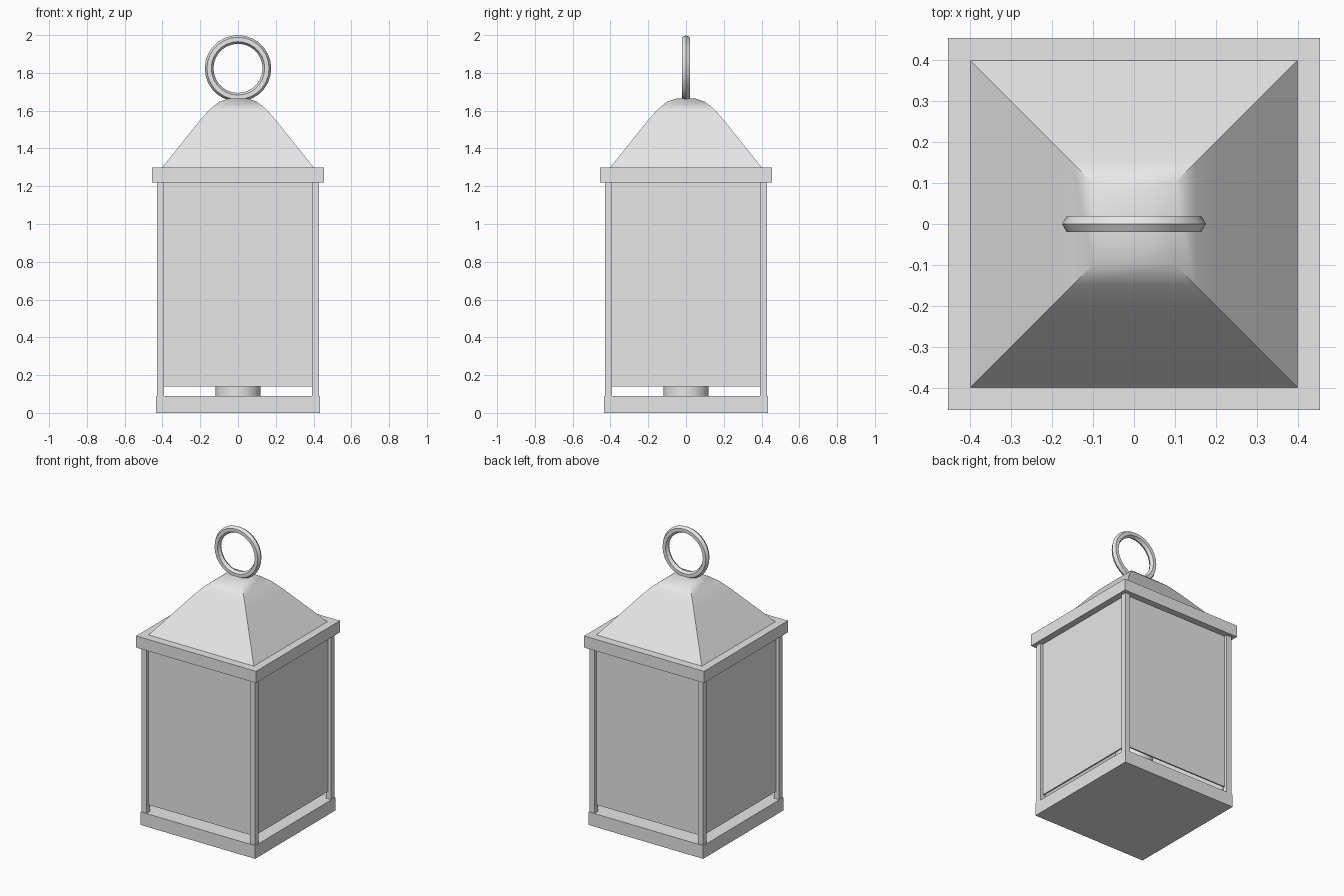
import bpy
import bmesh
import math

cube = bpy.data.objects.get("Cube")
if cube:
    bpy.data.objects.remove(cube, do_unlink=True)

metal = bpy.data.materials.new("light_grey")
metal.use_nodes = True
GREY = (0.8, 0.8, 0.8, 1)
metal.diffuse_color = GREY
metal.node_tree.nodes["Principled BSDF"].inputs["Base Color"].default_value = GREY


def finish(obj, name, smooth=None):
    obj.name = name
    obj.data.materials.append(metal)
    if smooth:
        bpy.ops.object.select_all(action="DESELECT")
        obj.select_set(True)
        bpy.context.view_layer.objects.active = obj
        bpy.ops.object.shade_smooth_by_angle(angle=math.radians(smooth))
    return obj


def box(name, x, y, z0, z1, sx, sy):
    bpy.ops.mesh.primitive_cube_add(size=1, location=(x, y, (z0 + z1) / 2))
    obj = bpy.context.object
    obj.scale = (sx, sy, z1 - z0)
    bpy.ops.object.transform_apply(location=False, rotation=False, scale=True)
    return finish(obj, name)


def cylinder(name, radius, z0, z1, sides):
    bpy.ops.mesh.primitive_cylinder_add(
        vertices=sides, radius=radius, depth=z1 - z0, location=(0, 0, (z0 + z1) / 2))
    return finish(bpy.context.object, name, 40)


BASE_TOP, LID_BOTTOM, LID_TOP = 0.09, 1.22, 1.30

# Base tray and lid slab
box("base", 0, 0, 0, BASE_TOP, 0.87, 0.87)
box("lid", 0, 0, LID_BOTTOM, LID_TOP, 0.91, 0.91)

# Corner posts
for side, sx in (("left", 1), ("right", -1)):
    for end, sy in (("front", -1), ("back", 1)):
        box(f"{end}_{side}_post", sx * 0.411, sy * 0.411, BASE_TOP, LID_BOTTOM, 0.038, 0.038)

# Window panes, stopping short of the base
for name, x, y in (("front", 0, -1), ("back", 0, 1), ("left", 1, 0), ("right", -1, 0)):
    box(f"{name}_pane", x * 0.405, y * 0.405, 0.14, LID_BOTTOM,
        0.01 if x else 0.785, 0.01 if y else 0.785)

# Candle and wick
cylinder("candle", 0.12, BASE_TOP, 0.55, 32)
cylinder("wick", 0.008, 0.55, 0.61, 8)

# Curved pyramid roof: square rings stacked along a profile
profile = [(0.40, LID_TOP), (0.20, 1.55), (0.15, 1.607), (0.10, 1.647), (0.05, 1.664)]
bm = bmesh.new()
rings = [[bm.verts.new((sx * r, sy * r, z)) for sx, sy in ((-1, -1), (1, -1), (1, 1), (-1, 1))]
         for r, z in profile]
for low, high in zip(rings, rings[1:]):
    for i in range(4):
        j = (i + 1) % 4
        bm.faces.new((low[i], low[j], high[j], high[i]))
bm.faces.new(rings[-1])
bm.faces.new(rings[0][::-1])
mesh = bpy.data.meshes.new("roof")
bm.to_mesh(mesh)
bm.free()
roof = bpy.data.objects.new("roof", mesh)
bpy.context.collection.objects.link(roof)
finish(roof, "roof", 45)

# Hanging ring with a hexagonal section
bpy.ops.mesh.primitive_torus_add(
    major_segments=28, minor_segments=6, major_radius=0.153, minor_radius=0.023,
    location=(0, 0, 1.824), rotation=(math.pi / 2, 0, 0))
finish(bpy.context.object, "hanging_ring", 30)
